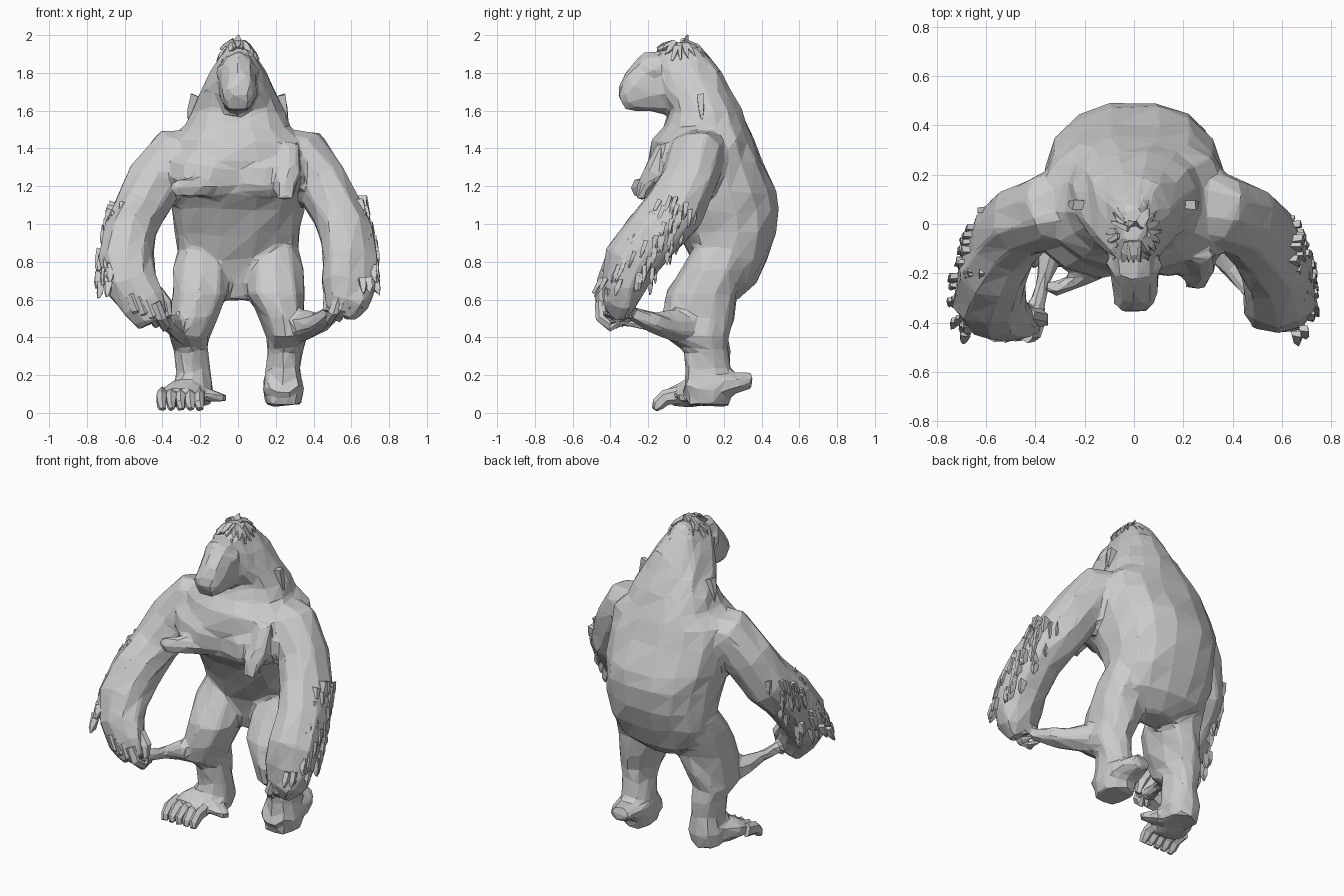
import bpy, bmesh, math, random
from mathutils import Vector

random.seed(4)


def finish(name, bm, jitter=0.0):
    for v in bm.verts:
        v.co += Vector([random.uniform(-jitter, jitter) for _ in range(3)])
    bmesh.ops.recalc_face_normals(bm, faces=bm.faces)
    me = bpy.data.meshes.new(name)
    bm.to_mesh(me)
    bm.free()
    ob = bpy.data.objects.new(name, me)
    bpy.context.collection.objects.link(ob)
    return ob


def add_loft(bm, rings, n=10, flat=False, power=1.0):
    """Skin rings (x, y, z, radius_a, radius_b); flat keeps them horizontal."""
    pts = [Vector(r[:3]) for r in rings]
    span = (pts[-1] - pts[0]).normalized()
    ref = Vector((0, 1, 0)) if abs(span.y) < 0.8 else Vector((0, 0, 1))
    loops = []
    for i, r in enumerate(rings):
        if flat:
            u, v = Vector((1, 0, 0)), Vector((0, 1, 0))
        else:
            t = (pts[min(i + 1, len(pts) - 1)] - pts[max(i - 1, 0)]).normalized()
            u = ref.cross(t).normalized()
            v = t.cross(u)
        loop = []
        for k in range(n):
            a = 2 * math.pi * (k + 0.5) / n
            c, s = math.cos(a), math.sin(a)
            c = math.copysign(abs(c) ** power, c)
            s = math.copysign(abs(s) ** power, s)
            loop.append(bm.verts.new(pts[i] + u * c * r[3] + v * s * r[4]))
        loops.append(loop)
    for a, b in zip(loops, loops[1:]):
        for k in range(n):
            bm.faces.new((a[k], a[(k + 1) % n], b[(k + 1) % n], b[k]))
    bm.faces.new(loops[0])
    bm.faces.new(loops[-1])


def tuft(bm, base, direction, length, radius):
    base, d = Vector(base), Vector(direction).normalized()
    add_loft(bm, [(*(base - d * 0.02), radius, radius * 0.6),
                  (*(base + d * length * 0.5), radius * 0.8, radius * 0.5),
                  (*(base + d * length), radius * 0.15, radius * 0.15)], n=4)


def trunk(rows):
    """Rows of (z, half width, front y, back y) to horizontal rings."""
    return [(0, (f + b) / 2, z, w, (b - f) / 2) for z, w, f, b in rows]


body = bmesh.new()

# Hunched trunk, with the hood-like neck running up to the crown
add_loft(body, trunk([
    (0.60, 0.12, 0.10, 0.27), (0.69, 0.27, 0.06, 0.37), (0.82, 0.32, 0.03, 0.44),
    (0.95, 0.33, -0.04, 0.475), (1.08, 0.35, -0.11, 0.49), (1.17, 0.37, -0.18, 0.475),
    (1.33, 0.38, -0.20, 0.405), (1.44, 0.36, -0.18, 0.365), (1.51, 0.28, -0.13, 0.335),
    (1.60, 0.245, -0.09, 0.295), (1.70, 0.195, -0.13, 0.245), (1.80, 0.15, -0.16, 0.185),
    (1.89, 0.10, -0.16, 0.12), (1.96, 0.045, -0.09, 0.06)]), n=16, flat=True, power=0.84)

# Muzzle and brow
add_loft(body, [(0, -0.05, 1.75, 0.11, 0.17), (0, -0.18, 1.745, 0.10, 0.165),
                (0, -0.25, 1.70, 0.09, 0.125), (0, -0.31, 1.66, 0.08, 0.08),
                (0, -0.34, 1.65, 0.06, 0.05)], n=10, power=0.9)
add_loft(body, [(-0.10, -0.15, 1.81, 0.03, 0.03), (-0.05, -0.22, 1.82, 0.03, 0.035),
                (0.05, -0.22, 1.82, 0.03, 0.035), (0.10, -0.15, 1.81, 0.03, 0.03)], n=6)

# Chest muscles, and fur flaps hanging under them
for s in (-1, 1):
    add_loft(body, [(s * 0.02, -0.12, 1.25, 0.11, 0.08), (s * 0.14, -0.14, 1.25, 0.12, 0.085),
                    (s * 0.25, -0.11, 1.27, 0.12, 0.085), (s * 0.37, -0.01, 1.30, 0.10, 0.08)], n=8)
add_loft(body, [(-0.17, -0.18, 1.20, 0.06, 0.06), (-0.25, -0.24, 1.19, 0.06, 0.035),
                (-0.31, -0.26, 1.19, 0.055, 0.03), (-0.36, -0.25, 1.20, 0.03, 0.025)], n=6)
add_loft(body, [(0.27, -0.11, 1.42, 0.05, 0.04), (0.27, -0.17, 1.28, 0.07, 0.05),
                (0.25, -0.22, 1.20, 0.06, 0.05), (0.25, -0.24, 1.13, 0.04, 0.03)], n=6)

# Arms, with a different hand pose on each side
ARM = [(0.20, 0.09, 1.38, 0.13, 0.17), (0.34, 0.06, 1.36, 0.155, 0.155),
       (0.445, 0.01, 1.22, 0.15, 0.15), (0.525, -0.06, 1.07, 0.14, 0.16),
       (0.575, -0.18, 0.94, 0.14, 0.155), (0.59, -0.29, 0.80, 0.15, 0.15)]
HANDS = {1: [(0.585, -0.33, 0.68, 0.15, 0.12), (0.57, -0.35, 0.59, 0.13, 0.10),
             (0.54, -0.35, 0.52, 0.09, 0.06)],
         -1: [(0.56, -0.36, 0.68, 0.14, 0.12), (0.50, -0.39, 0.58, 0.12, 0.09),
              (0.44, -0.40, 0.49, 0.09, 0.06)]}
for s in HANDS:
    add_loft(body, [(s * x, y, z, a, b) for x, y, z, a, b in ARM + HANDS[s]], n=10, power=0.95)

# Short bent legs
LEG = [(0.20, 0.22, 0.90, 0.11, 0.16), (0.19, 0.15, 0.76, 0.155, 0.18),
       (0.20, 0.085, 0.63, 0.155, 0.19), (0.235, 0.065, 0.51, 0.125, 0.19),
       (0.26, 0.06, 0.40, 0.11, 0.17), (0.25, 0.11, 0.33, 0.09, 0.12),
       (0.24, 0.12, 0.23, 0.095, 0.12), (0.24, 0.12, 0.12, 0.11, 0.125),
       (0.24, 0.11, 0.04, 0.095, 0.11)]
for s in (-1, 1):
    add_loft(body, [(s * x, y, z, a, b) for x, y, z, a, b in LEG], n=10, flat=True, power=0.9)

# Left foot planted with a side flap; right foot a stump with a lifted heel
add_loft(body, [(-0.24, 0.22, 0.12, 0.06, 0.05), (-0.25, 0.12, 0.12, 0.11, 0.08),
                (-0.28, 0.0, 0.10, 0.13, 0.07), (-0.30, -0.08, 0.08, 0.12, 0.05)], n=8)
add_loft(body, [(-0.20, 0.03, 0.10, 0.05, 0.08), (-0.13, 0.0, 0.09, 0.04, 0.06),
                (-0.06, -0.02, 0.075, 0.025, 0.03)], n=6)
add_loft(body, [(0.24, 0.02, 0.18, 0.09, 0.09), (0.24, 0.06, 0.15, 0.11, 0.10),
                (0.24, 0.20, 0.15, 0.11, 0.08), (0.23, 0.28, 0.165, 0.10, 0.055),
                (0.22, 0.35, 0.17, 0.07, 0.045)], n=8)

# Fur webs joining each knee to the hand beside it
add_loft(body, [(0.27, 0.02, 0.45, 0.11, 0.10), (0.37, -0.09, 0.46, 0.09, 0.08),
                (0.43, -0.18, 0.48, 0.07, 0.06), (0.49, -0.30, 0.53, 0.04, 0.04)], n=6)
add_loft(body, [(-0.27, 0.0, 0.44, 0.09, 0.09), (-0.34, -0.12, 0.46, 0.055, 0.06),
                (-0.37, -0.24, 0.48, 0.035, 0.035), (-0.41, -0.37, 0.50, 0.04, 0.04)], n=6)

# Fuse the body into one skin and cut it down to coarse flat facets
ob = finish("body", body, 0.010)
mod = ob.modifiers.new("fuse", 'REMESH')
mod.mode = 'VOXEL'
mod.voxel_size = 0.016
mod = ob.modifiers.new("soften", 'SMOOTH')
mod.factor, mod.iterations = 0.5, 4
mod = ob.modifiers.new("facets", 'DECIMATE')
mod.ratio = 0.04

# Crest of tousled hair swept down from the crown
bm = bmesh.new()
for i in range(24):
    a = 2 * math.pi * i / 24
    r = random.uniform(0.4, 1.1)
    x, y = 0.08 * r * math.cos(a), -0.03 + 0.12 * r * math.sin(a)
    tuft(bm, (x, y, 1.975 - 0.09 * r * r), (0.6 * math.cos(a), math.sin(a), 0.2 - 1.1 * r), 0.07, 0.028)
tuft(bm, (0, 0.0, 1.94), (0, 0.1, 1), 0.06, 0.035)
for s in (-1, 1):
    tuft(bm, (s * 0.225, 0.08, 1.66), (s * 0.3, 0.05, -1), 0.12, 0.04)
finish("hair_crest", bm, 0.005)

# Toes of the planted foot
bm = bmesh.new()
for k in range(5):
    x = -0.40 + k * 0.05
    add_loft(bm, [(x, -0.03, 0.095, 0.03, 0.045), (x - 0.003, -0.11, 0.08, 0.03, 0.04),
                  (x - 0.005, -0.15, 0.045, 0.027, 0.033), (x, -0.165, 0.02, 0.018, 0.016)], n=6)
finish("toes", bm, 0.003)

for s, label in ((1, "right"), (-1, "left")):
    # Curled fingers and thumb lying against the fist
    ex, ey, ez = HANDS[s][-1][:3]
    bm = bmesh.new()
    for k in range(4):
        kx, kz = ex + 0.10 - k * 0.045, ez + 0.07 - k * 0.016
        add_loft(bm, [(s * (kx + 0.03), ey - 0.05, kz + 0.07, 0.03, 0.03),
                      (s * kx, ey - 0.05, kz - 0.01, 0.03, 0.028),
                      (s * (kx - 0.02), ey, kz - 0.055, 0.028, 0.025),
                      (s * (kx - 0.03), ey + 0.06, kz - 0.04, 0.016, 0.016)], n=6)
    add_loft(bm, [(s * (ex - 0.01), ey + 0.03, ez + 0.16, 0.035, 0.035),
                  (s * (ex - 0.06), ey + 0.02, ez + 0.09, 0.035, 0.035),
                  (s * (ex - 0.075), ey, ez + 0.02, 0.02, 0.02)], n=6)
    finish("fingers_" + label, bm, 0.004)
    # Shaggy fur along the outside of the forearm
    bm = bmesh.new()
    for i in range(45):
        t, a = random.random(), random.uniform(-1.1, 1.2)
        cx, cy = 0.525 + 0.07 * min(1, 1.5 * t), -0.05 - 0.29 * t
        tuft(bm, (s * (cx + 0.142 * math.cos(a)), cy + 0.15 * math.sin(a), 1.13 - 0.46 * t),
             (s * 0.2 * math.cos(a), -0.3 + 0.3 * math.sin(a), -1), 0.07, 0.028)
    finish("forearm_fur_" + label, bm, 0.005)
